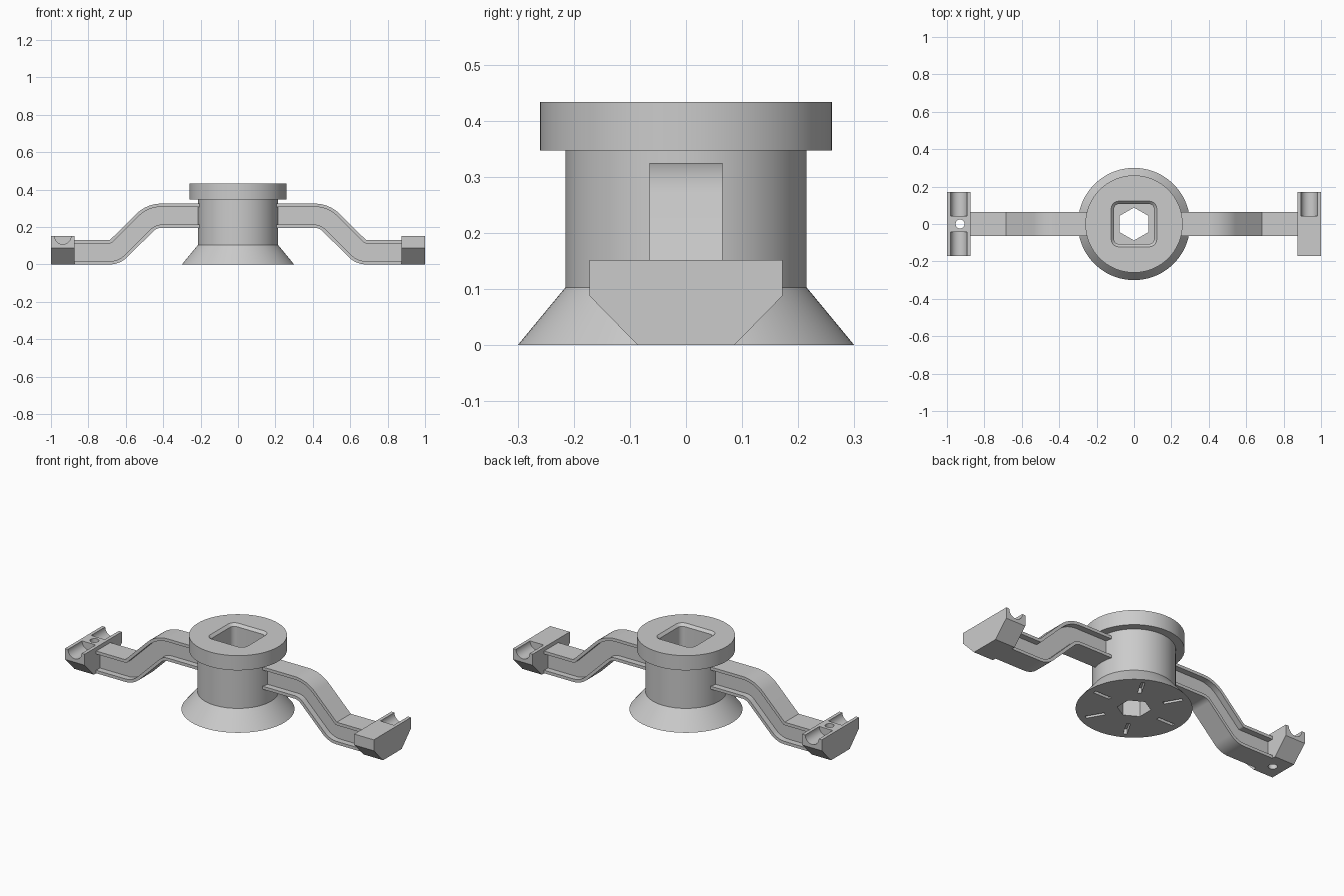
import bpy, bmesh
from math import sin, cos, pi, radians, hypot

if "Cube" in bpy.data.objects:
    bpy.data.objects.remove(bpy.data.objects["Cube"])


def make(name, bm):
    bmesh.ops.remove_doubles(bm, verts=bm.verts, dist=1e-5)
    bmesh.ops.recalc_face_normals(bm, faces=bm.faces)
    me = bpy.data.meshes.new(name)
    bm.to_mesh(me)
    bm.free()
    ob = bpy.data.objects.new(name, me)
    bpy.context.collection.objects.link(ob)
    return ob


def loft(name, sections):
    """Closed solid through equal-length loops of 3D points."""
    bm = bmesh.new()
    loops = [[bm.verts.new(p) for p in s] for s in sections]
    n = len(loops[0])
    for a, b in zip(loops, loops[1:]):
        for i in range(n):
            j = (i + 1) % n
            bm.faces.new((a[i], a[j], b[j], b[i]))
    bm.faces.new(loops[0])
    bm.faces.new(loops[-1])
    return make(name, bm)


def ring(r, z, n, start=0.0):
    return [(r * cos(start + 2 * pi * i / n), r * sin(start + 2 * pi * i / n), z) for i in range(n)]


def rounded_square(h, r, z):
    pts = []
    for k, (sx, sy) in enumerate(((1, 1), (-1, 1), (-1, -1), (1, -1))):
        for i in range(7):
            a = pi / 2 * (k + i / 6)
            pts.append((sx * (h - r) + r * cos(a), sy * (h - r) + r * sin(a), z))
    return pts


def cut(ob, cutters):
    for c in cutters:
        m = ob.modifiers.new("cut", 'BOOLEAN')
        m.operation, m.solver, m.object = 'DIFFERENCE', 'EXACT', c
        bpy.context.view_layer.objects.active = ob
        bpy.ops.object.modifier_apply(modifier=m.name)
        bpy.data.objects.remove(c)


def smooth(ob):
    bpy.ops.object.select_all(action='DESELECT')
    ob.select_set(True)
    bpy.context.view_layer.objects.active = ob
    bpy.ops.object.shade_smooth_by_angle(angle=radians(30))


# hub: flared foot, barrel, top flange
profile = [(0.30, 0), (0.215, 0.103), (0.215, 0.347), (0.26, 0.347), (0.26, 0.433)]
hub = loft("hub", [ring(r, z, 96) for r, z in profile])

# square socket, hexagonal bore and radial slots under the foot
cutters = [
    loft("socket_cutter", [rounded_square(0.108, 0.03, 0.12), rounded_square(0.108, 0.03, 0.418),
                           rounded_square(0.122, 0.04, 0.433), rounded_square(0.122, 0.04, 0.5)]),
    loft("bore_cutter", [ring(0.088, z, 6, pi / 2) for z in (-0.1, 0.2)]),
]
for k in range(6):
    c, s = cos(k * pi / 3), sin(k * pi / 3)
    rect = [(0.16, -0.01), (0.265, -0.01), (0.265, 0.01), (0.16, 0.01)]
    cutters.append(loft("slot_cutter", [[(x * c - y * s, x * s + y * c, z) for x, y in rect]
                                        for z in (-0.05, 0.03)]))
cut(hub, cutters)
smooth(hub)

# arm stations: (top point, bottom point) in the xz plane
stations = [((0.19, 0.325), (0.19, 0.195))]
for i in range(13):
    a = pi / 2 - pi / 4 * i / 12
    stations.append(tuple((0.41 + r * cos(a), 0.135 + r * sin(a)) for r in (0.19, 0.06)))
for i in range(13):
    a = -3 * pi / 4 + pi / 4 * i / 12
    stations.append(((0.685, 0.13), (0.685 + 0.13 * cos(a), 0.13 + 0.13 * sin(a))))
stations.append(((0.874, 0.13), (0.874, 0.0)))

# I-beam section: (y, fraction from top to bottom)
W, V, F = 0.065, 0.03, 0.135
section = [(-W, 0), (W, 0), (W, F), (V, F), (V, 1 - F), (W, 1 - F),
           (W, 1), (-W, 1), (-W, 1 - F), (-V, 1 - F), (-V, F), (-W, F)]

for side, sx in (("right", 1), ("left", -1)):
    arm = loft(side + "_arm", [[(sx * (t[0] + (b[0] - t[0]) * f), y, t[1] + (b[1] - t[1]) * f)
                                for y, f in section] for t, b in stations])
    smooth(arm)

    # end block with chamfered underside
    outline = [(-0.172, 0.152), (0.172, 0.152), (0.172, 0.088),
               (0.086, 0), (-0.086, 0), (-0.172, 0.088)]
    block = loft(side + "_end_block", [[(sx * x, y, z) for y, z in outline] for x in (0.873, 1.0)])

    # half-round grooves: one on the right, two and a screw hole on the left
    spans = [(0.042, 0.25)] if sx > 0 else [(0.042, 0.25), (-0.25, -0.042)]
    tools = [loft("groove_cutter", [[(sx * 0.9365 + x, y, 0.152 + z) for x, z, _ in ring(0.044, 0, 48)]
                                    for y in span]) for span in spans]
    if sx < 0:
        tools.append(loft("hole_cutter", [[(x - 0.93, y, h) for x, y, h in ring(0.024, z, 32)]
                                          for z in (-0.1, 0.3)]))
    cut(block, tools)
    smooth(block)
